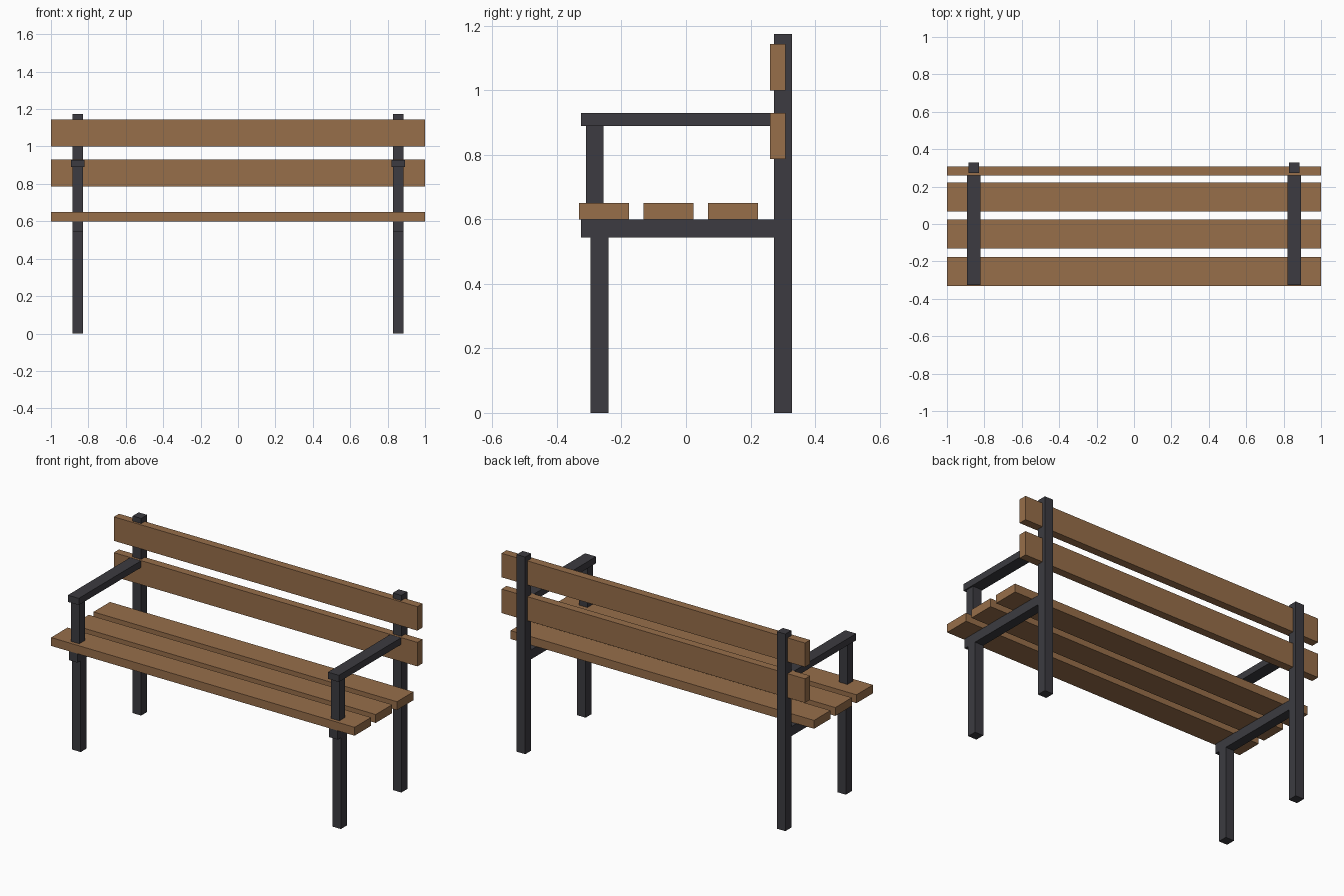
import bpy

default_cube = bpy.data.objects.get("Cube")
if default_cube:
    bpy.data.objects.remove(default_cube, do_unlink=True)


def make_material(name, rgb):
    mat = bpy.data.materials.new(name)
    mat.use_nodes = True
    color = (*rgb, 1.0)
    mat.diffuse_color = color
    mat.node_tree.nodes["Principled BSDF"].inputs["Base Color"].default_value = color
    return mat


wood = make_material("warm_wood", (0.31, 0.157, 0.068))
metal = make_material("dark_metal", (0.045, 0.044, 0.052))


def box(name, mat, x, y, z):
    """Box from (min, max) ranges along each axis."""
    ranges = (x, y, z)
    bpy.ops.mesh.primitive_cube_add(size=1, location=[(a + b) / 2 for a, b in ranges])
    obj = bpy.context.object
    obj.name = name
    obj.scale = [b - a for a, b in ranges]
    bpy.ops.object.transform_apply(location=False, rotation=False, scale=True)
    obj.data.materials.append(mat)
    return obj


FULL = (-1.0, 1.0)
FRAME_X = 0.857
SEAT_Z = 0.6

# Seat planks
for label, y in (("front", -0.331), ("middle", -0.132), ("rear", 0.068)):
    box(f"seat_slat_{label}", wood, FULL, (y, y + 0.155), (SEAT_Z, 0.65))

# Backrest planks, let into the rear posts
for label, z in (("lower", 0.787), ("upper", 1.0)):
    box(f"back_slat_{label}", wood, FULL, (0.26, 0.308), (z, z + 0.143))

# Side frames
for side, sign in (("left", 1), ("right", -1)):
    def bar(part, width, y, z):
        x = sign * FRAME_X
        box(f"{part}_{side}", metal, (x - width / 2, x + width / 2), y, z)

    bar("rear_post", 0.056, (0.273, 0.329), (0, 1.174))
    bar("front_leg", 0.056, (-0.296, -0.24), (0, 0.544))
    bar("seat_rail", 0.056, (-0.326, 0.273), (0.544, SEAT_Z))
    bar("arm_post", 0.056, (-0.31, -0.256), (0.65, 0.889))
    bar("armrest", 0.072, (-0.326, 0.273), (0.889, 0.929))
